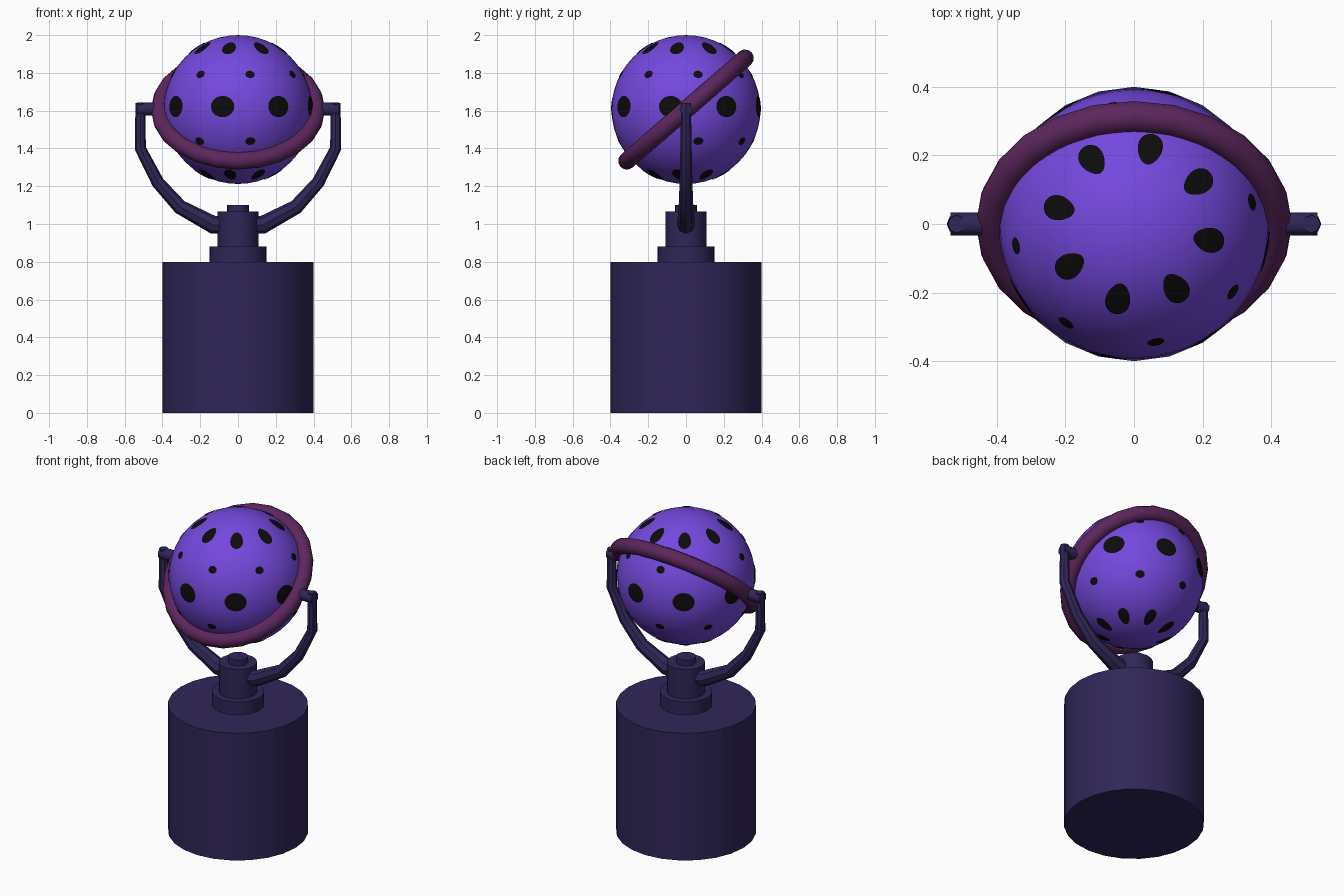
import bpy, bmesh
from math import sin, cos, pi, radians

if "Cube" in bpy.data.objects:
    bpy.data.objects.remove(bpy.data.objects["Cube"])

R, CZ = 0.394, 1.606          # ball radius and centre height


def material(name, rgb):
    m = bpy.data.materials.new(name)
    lin = [c / 255 / 12.92 if c < 11 else ((c / 255 + 0.055) / 1.055) ** 2.4 for c in rgb]
    m.diffuse_color = (*lin, 1)
    m.use_nodes = True
    m.node_tree.nodes["Principled BSDF"].inputs["Base Color"].default_value = m.diffuse_color
    return m


NAVY = material("dark indigo", (48, 38, 88))
VIOLET = material("bright violet", (117, 72, 222))
PLUM = material("plum", (92, 38, 92))
BLACK = material("black", (12, 12, 13))


def finish(name, mat, angle=40):
    ob = bpy.context.object
    ob.name = name
    ob.data.materials.append(mat)
    bpy.ops.object.shade_smooth_by_angle(angle=radians(angle))
    return ob


def cylinder(name, r, z0, z1, mat, sides=24):
    bpy.ops.mesh.primitive_cylinder_add(vertices=sides, radius=r, depth=z1 - z0,
                                        location=(0, 0, (z0 + z1) / 2))
    return finish(name, mat)


# pedestal, from the ground up
cylinder("base_drum", 0.40, 0, 0.80, NAVY)
cylinder("base_collar", 0.15, 0.80, 0.88, NAVY)
cylinder("post", 0.108, 0.88, 1.065, NAVY)
cylinder("post_cap", 0.057, 1.065, 1.10, NAVY)

# fork: one tapered tube running through the post, mirrored in x
half = [(0.517, 1.64, 0.026), (0.517, 1.40, 0.030), (0.424, 1.22, 0.034),
        (0.307, 1.09, 0.039), (0.13, 0.995, 0.048)]
path = [(-x, z, r) for x, z, r in half] + half[::-1]
curve = bpy.data.curves.new("fork", "CURVE")
curve.dimensions = "3D"
curve.bevel_depth = 1
curve.bevel_resolution = 2
curve.use_fill_caps = True
spline = curve.splines.new("POLY")
spline.points.add(len(path) - 1)
for p, (x, z, r) in zip(spline.points, path):
    p.co = (x, 0, z, 1)
    p.radius = r
fork = bpy.data.objects.new("fork", curve)
bpy.context.collection.objects.link(fork)
bpy.context.view_layer.objects.active = fork
bpy.ops.object.select_all(action="DESELECT")
fork.select_set(True)
bpy.ops.object.convert(target="MESH")
finish("fork", NAVY)

# pivot pins
for side, label in ((-1, "left"), (1, "right")):
    bpy.ops.mesh.primitive_cylinder_add(vertices=12, radius=0.034, depth=0.095,
                                        location=(side * 0.487, 0, CZ + 0.002),
                                        rotation=(0, pi / 2, 0))
    finish(label + "_pivot_pin", NAVY)

# tilted ring around the ball
bpy.ops.mesh.primitive_torus_add(major_radius=0.415, minor_radius=0.046,
                                 major_segments=24, minor_segments=12,
                                 location=(0, 0, CZ), rotation=(radians(41), 0, 0))
finish("tilted_ring", PLUM, 60)

# ball
bpy.ops.mesh.primitive_uv_sphere_add(segments=48, ring_count=24, radius=R, location=(0, 0, CZ))
finish("ball", VIOLET)


# spots: thin oval patches that follow the ball, in rows of eight
def on_ball(lon, lat):
    r = R + 0.003
    return (r * cos(lat) * sin(lon), -r * cos(lat) * cos(lon), CZ + r * sin(lat))


rows = [  # latitude, first longitude, half width, half height (degrees)
    (55.5, -12, 9.2, 8.0),
    (28, 10.5, 4.1, 3.2),
    (2.3, -12, 9.2, 8.2),
    (-25, 10.5, 4.3, 3.2),
    (-61, -12, 9.2, 8.0),
]
bm = bmesh.new()
N = 20
for lat, lon0, w, h in rows:
    for k in range(8):
        lon = lon0 + 45 * k
        hub = bm.verts.new(on_ball(radians(lon), radians(lat)))
        inner, outer = [[bm.verts.new(on_ball(radians(lon + f * w * cos(2 * pi * i / N)),
                                              radians(lat + f * h * sin(2 * pi * i / N))))
                         for i in range(N)] for f in (0.5, 1)]
        for i in range(N):
            j = (i + 1) % N
            bm.faces.new((hub, inner[i], inner[j]))
            bm.faces.new((inner[i], outer[i], outer[j], inner[j]))
mesh = bpy.data.meshes.new("ball_spots")
bm.to_mesh(mesh)
bm.free()
spots = bpy.data.objects.new("ball_spots", mesh)
bpy.context.collection.objects.link(spots)
bpy.ops.object.select_all(action="DESELECT")
spots.select_set(True)
bpy.context.view_layer.objects.active = spots
finish("ball_spots", BLACK)
